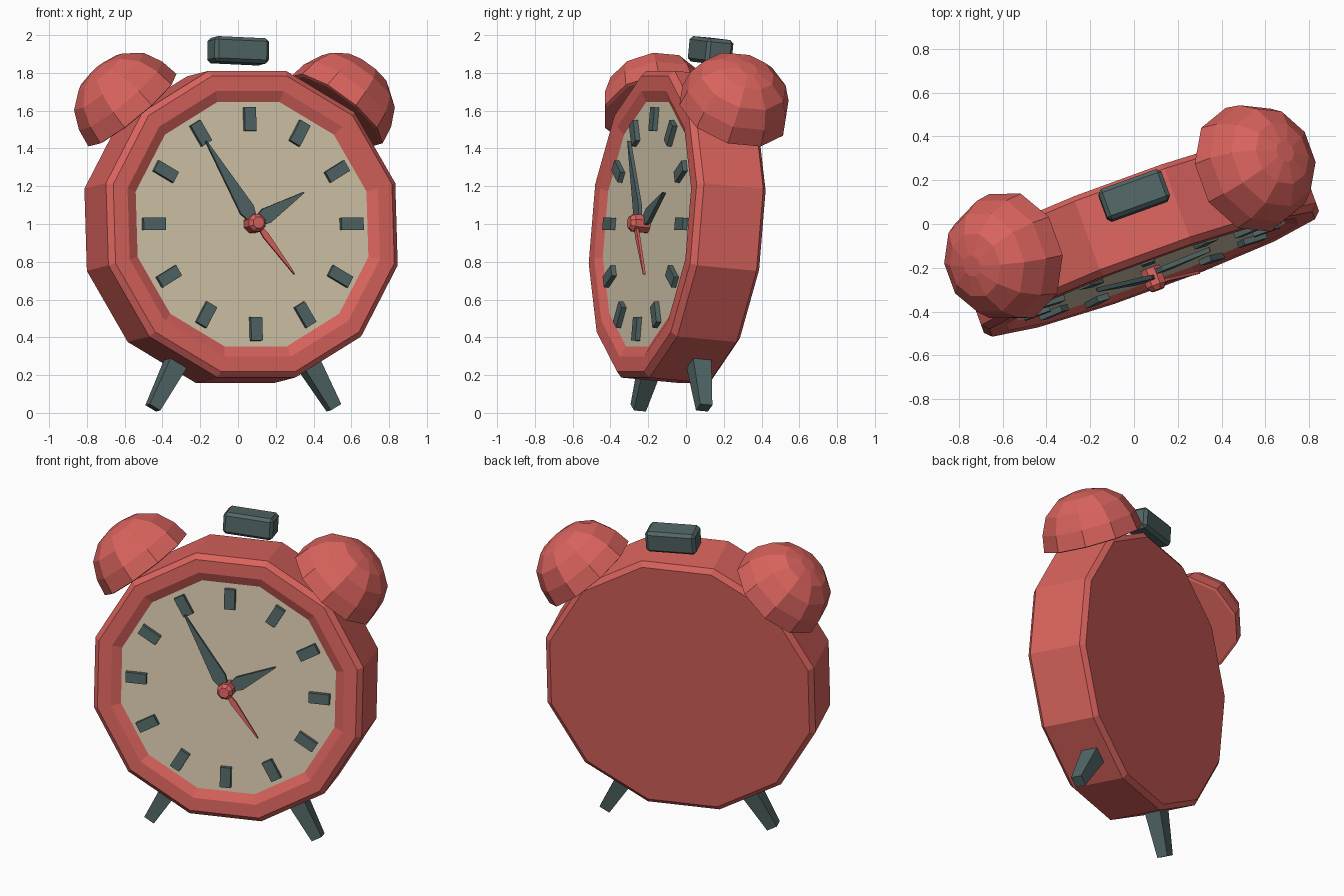
import bpy, bmesh
from math import cos, sin, pi, radians
from mathutils import Matrix, Vector

cube = bpy.data.objects.get("Cube")
if cube:
    bpy.data.objects.remove(cube)

# The whole clock is turned sideways and leans back a little
FRAME = (Matrix.Translation((0, 0, 0.98)) @ Matrix.Rotation(radians(20), 4, 'Z')
         @ Matrix.Rotation(radians(-5), 4, 'X'))


def material(name, r, g, b):
    m = bpy.data.materials.new(name)
    m.use_nodes = True
    m.diffuse_color = (r, g, b, 1)
    m.node_tree.nodes["Principled BSDF"].inputs["Base Color"].default_value = (r, g, b, 1)
    return m


RED = material("coral_red", 0.70, 0.125, 0.11)
CREAM = material("cream", 0.68, 0.59, 0.42)
SLATE = material("dark_slate", 0.085, 0.133, 0.133)


def turn(degrees, axis='Y'):
    return Matrix.Rotation(radians(degrees), 4, axis)


def move(x, y, z):
    return Matrix.Translation((x, y, z))


def finish(name, bm, mat, place):
    bmesh.ops.recalc_face_normals(bm, faces=bm.faces)
    mesh = bpy.data.meshes.new(name)
    bm.to_mesh(mesh)
    bm.free()
    mesh.materials.append(mat)
    ob = bpy.data.objects.new(name, mesh)
    bpy.context.collection.objects.link(ob)
    ob.matrix_basis = FRAME @ place
    return ob


def lathe(name, profile, sides, mat, place):
    """Turn (radius, height) points about z; a flat side faces each axis."""
    bm = bmesh.new()
    rings = []
    for r, h in profile:
        angles = [2 * pi * (i + 0.5) / sides for i in range(sides)]
        rings.append([bm.verts.new((r * cos(a), r * sin(a), h)) for a in angles])
    for low, high in zip(rings, rings[1:]):
        for i in range(sides):
            j = (i + 1) % sides
            bm.faces.new((low[i], low[j], high[j], high[i]))
    bm.faces.new(rings[0])
    bm.faces.new(rings[-1])
    return finish(name, bm, mat, place)


def box(name, size, mat, place, taper=1.0, bevel=0.0):
    """Box whose lower end can be narrowed."""
    bm = bmesh.new()
    bmesh.ops.create_cube(bm, size=1)
    for v in bm.verts:
        k = taper if v.co.z < 0 else 1
        v.co = Vector((v.co.x * size[0] * k, v.co.y * size[1] * k, v.co.z * size[2]))
    if bevel:
        bmesh.ops.bevel(bm, geom=bm.edges[:], offset=bevel, segments=1, affect='EDGES')
    return finish(name, bm, mat, place)


def hand(name, length, width, thick, mat, place):
    """Pointed blade that is widest close to the hub."""
    bm = bmesh.new()
    half = [(width * 0.25, 0.015), (width * 0.5, 0.085), (0.003, length)]
    outline = half + [(-x, z) for x, z in reversed(half)]
    face = bm.faces.new([bm.verts.new((x, thick / 2, z)) for x, z in outline])
    ext = bmesh.ops.extrude_face_region(bm, geom=[face])
    moved = [g for g in ext["geom"] if isinstance(g, bmesh.types.BMVert)]
    bmesh.ops.translate(bm, vec=(0, -thick, 0), verts=moved)
    return finish(name, bm, mat, place)


# Twelve-sided case with bevelled edges and a recessed front
FORWARD = turn(90, 'X')
k = 1 / cos(pi / 12)
case_profile = [(0.785, -0.145), (0.815, -0.12), (0.815, 0.215),
                (0.785, 0.245), (0.705, 0.245), (0.65, 0.218)]
case = lathe("case", [(r * k, h) for r, h in case_profile], 12, RED, FORWARD)

# Dial: the innermost front face of the case
case.data.materials.append(CREAM)
for p in case.data.polygons:
    if len(p.vertices) > 4 and p.center.z > 0:
        p.material_index = 1

# Hour markers
for i in range(12):
    box(f"hour_marker_{i + 1}", (0.064, 0.034, 0.125), SLATE,
        turn(30 * (i + 1)) @ move(0, -0.228, 0.557))

# Hands and hub
hand("hour_hand", 0.33, 0.085, 0.022, SLATE, move(0, -0.243, 0) @ turn(60))
hand("minute_hand", 0.51, 0.085, 0.02, SLATE, move(0, -0.264, 0) @ turn(-31))
hand("alarm_hand", 0.34, 0.035, 0.014, RED, move(0, -0.287, 0) @ turn(143))
lathe("hub", [(0.05, 0.21), (0.05, 0.30), (0.032, 0.322)], 8, RED, FORWARD)

# Bells and legs on both sides
bell_profile = [(0.285, -0.005), (0.302, 0.0), (0.285, 0.10), (0.238, 0.20),
                (0.15, 0.268), (0.05, 0.292)]
for side, s in (("left", 1), ("right", -1)):
    lathe(f"{side}_bell", bell_profile, 10, RED,
          move(0.575 * s, 0, 0.625) @ turn(40 * s))
    box(f"{side}_leg", (0.11, 0.11, 0.32), SLATE,
        move(0.43 * s, 0, -0.818) @ turn(-30 * s), taper=0.62)

# Snooze button above the case
box("top_button", (0.305, 0.15, 0.135), SLATE,
    move(0.045, 0.04, 0.944) @ turn(2.5), bevel=0.018)
